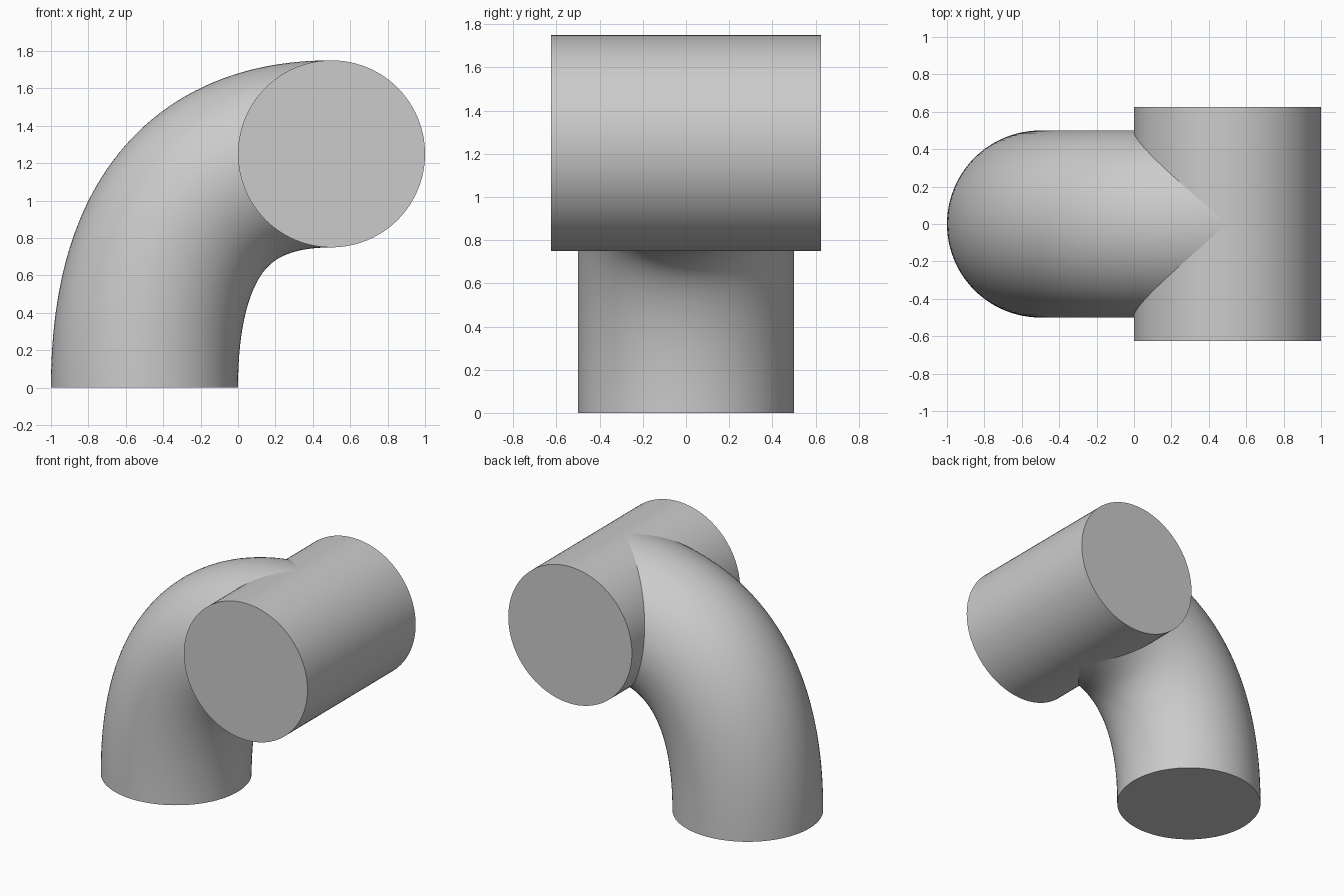
import bpy, bmesh, math
from mathutils import Vector

if "Cube" in bpy.data.objects:
    bpy.data.objects.remove(bpy.data.objects["Cube"], do_unlink=True)

RADIUS = 0.5
SIDES = 96
STEPS = 48

grey = bpy.data.materials.new("plain_grey")
grey.use_nodes = True
grey.diffuse_color = (0.6, 0.6, 0.6, 1)
grey.node_tree.nodes["Principled BSDF"].inputs["Base Color"].default_value = (0.6, 0.6, 0.6, 1)


def sweep(name, centres, tangents):
    """Sweep a capped circle along a path lying in the XZ plane or along Y."""
    bm = bmesh.new()
    rings = []
    for c, t in zip(centres, tangents):
        t = t.normalized()
        # The bend stays in the XZ plane, so one axis of its ring is always Y
        u = Vector((0, 1, 0)) if abs(t.y) < 0.5 else Vector((1, 0, 0))
        v = t.cross(u)
        rings.append([bm.verts.new(c + RADIUS * (math.cos(a) * u + math.sin(a) * v))
                      for a in (math.tau * i / SIDES for i in range(SIDES))])
    for a, b in zip(rings, rings[1:]):
        for i in range(SIDES):
            j = (i + 1) % SIDES
            bm.faces.new((a[i], a[j], b[j], b[i]))
    bm.faces.new(rings[0])
    bm.faces.new(rings[-1])
    bmesh.ops.recalc_face_normals(bm, faces=bm.faces)
    mesh = bpy.data.meshes.new(name)
    bm.to_mesh(mesh)
    bm.free()
    mesh.materials.append(grey)
    obj = bpy.data.objects.new(name, mesh)
    bpy.context.collection.objects.link(obj)
    bpy.ops.object.select_all(action='DESELECT')
    obj.select_set(True)
    bpy.context.view_layer.objects.active = obj
    bpy.ops.object.shade_smooth_by_angle(angle=math.radians(30))
    return obj


# Bent pipe rising from the ground into the crossbar
start, corner, end = Vector((-0.5, 0, 0)), Vector((-0.5, 0, 1.25)), Vector((0.5, 0, 1.25))
ts = [i / STEPS for i in range(STEPS + 1)]
sweep("bent_pipe",
      [(1 - t) ** 2 * start + 2 * t * (1 - t) * corner + t * t * end for t in ts],
      [(1 - t) * (corner - start) + t * (end - corner) for t in ts])

# Horizontal crossbar cylinder
half = Vector((0, 0.625, 0))
sweep("crossbar", [end - half, end + half], [half, half])
